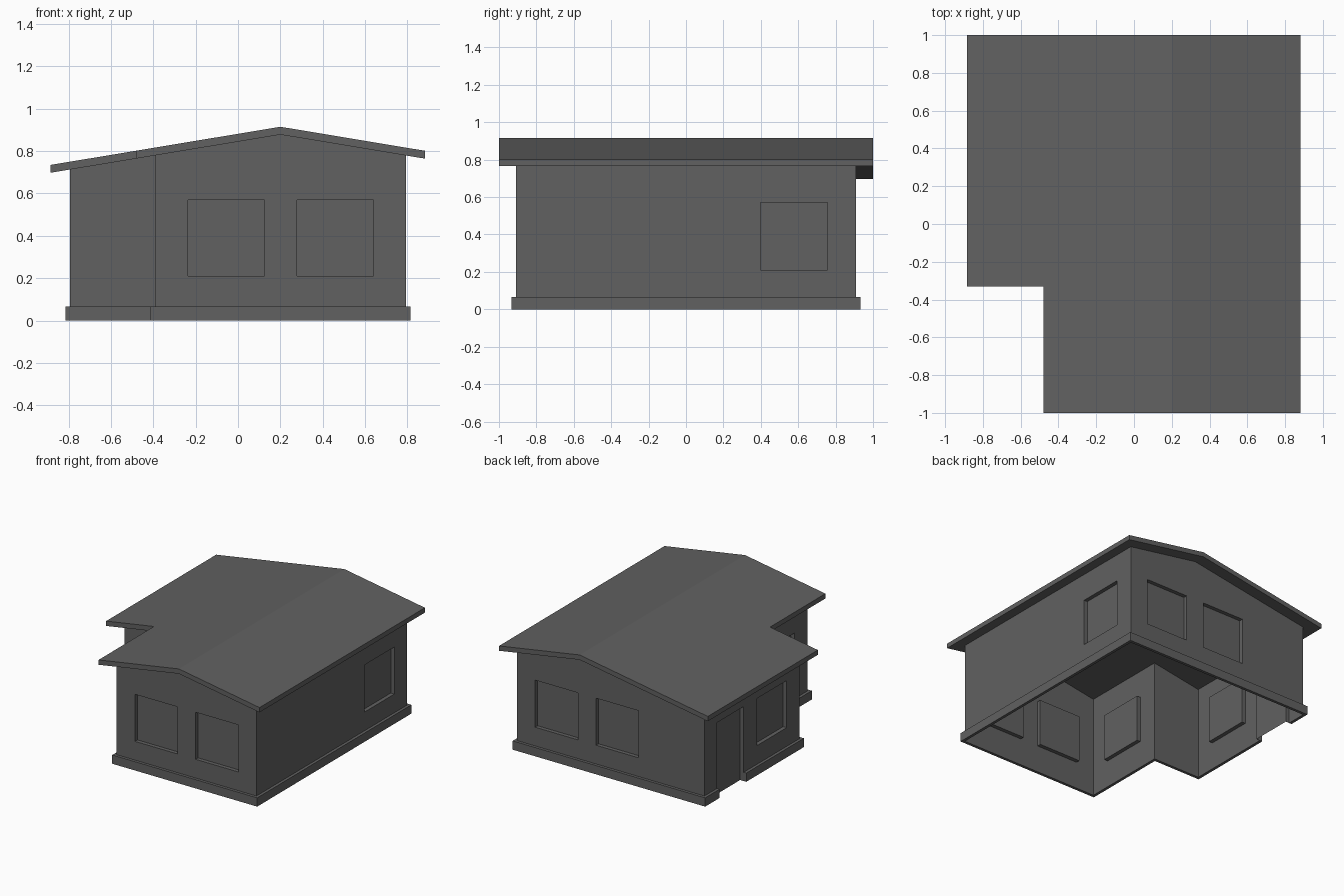
import bpy, bmesh
from mathutils import Vector

cube = bpy.data.objects.get("Cube")
if cube:
    bpy.data.objects.remove(cube, do_unlink=True)

# One plain grey for the whole house
grey = bpy.data.materials.new("plain grey")
grey.use_nodes = True
colour = (0.12, 0.12, 0.12, 1)
grey.diffuse_color = colour
grey.node_tree.nodes["Principled BSDF"].inputs["Base Color"].default_value = colour

RIDGE_X, RIDGE_Z, SLOPE, ROOF_T = 0.2, 0.878, 0.166, 0.037
SILL, HEAD, DEPTH = 0.21, 0.57, 0.03
BASE_H, BASE_OUT = 0.067, 0.022
DOOR = (0.757, 0.435)


def eaves(x):
    """Height of the roof underside at x."""
    return RIDGE_Z - SLOPE * abs(x - RIDGE_X)


def finish(bm, name, recalc=False):
    bmesh.ops.remove_doubles(bm, verts=bm.verts, dist=0.0005)
    if recalc:
        bmesh.ops.recalc_face_normals(bm, faces=bm.faces)
    mesh = bpy.data.meshes.new(name)
    bm.to_mesh(mesh)
    bm.free()
    mesh.materials.append(grey)
    obj = bpy.data.objects.new(name, mesh)
    bpy.context.scene.collection.objects.link(obj)


def face(bm, *points):
    return bm.faces.new([bm.verts.new(p) for p in points])


def outward(a, b):
    d = (b - a).normalized()
    return Vector((d.y, -d.x, 0))


# Footprint, counter-clockwise, and the openings of each wall (start, end, bottom)
corners = [Vector((x, y, 0)) for x, y in (
    (0.793, -0.91), (0.793, 0.91), (-0.793, 0.91),
    (-0.793, -0.24), (-0.39, -0.24), (-0.39, -0.91))]
gable = [(-0.235, 0.125, SILL), (0.278, 0.64, SILL)]
openings = [
    [(0.397, 0.757, SILL)],
    gable,
    [(*DOOR, 0), (-0.085, 0.276, SILL)],
    [],
    [(-0.755, -0.395, SILL)],
    gable,
]


def build_wall(walls, recesses, a, b, holes):
    """Single-skin wall with a recessed panel in every opening."""
    axis = 0 if abs(b.x - a.x) > abs(b.y - a.y) else 1
    length = (b - a).length
    d, inward = (b - a) / length, -outward(a, b) * DEPTH
    spans = [(*sorted((abs(s - a[axis]), abs(e - a[axis]))), z) for s, e, z in holes]
    cuts = {0, length} | {u for s in spans for u in s[:2]}
    if axis == 0 and min(a.x, b.x) < RIDGE_X < max(a.x, b.x):
        cuts.add(abs(RIDGE_X - a.x))
    cuts = sorted(cuts)

    def at(u, z):
        p = a + d * u
        return Vector((p.x, p.y, eaves(p.x) if z is None else z))

    rows = [0, SILL, HEAD, None]
    for u0, u1 in zip(cuts, cuts[1:]):
        for z0, z1 in zip(rows, rows[1:]):
            is_open = any(s <= u0 and u1 <= e and z <= z0 < HEAD for s, e, z in spans)
            if not is_open:
                face(walls, at(u0, z0), at(u1, z0), at(u1, z1), at(u0, z1))

    for s, e, z in spans:
        rim = [at(s, z), at(e, z), at(e, HEAD), at(s, HEAD)]
        back = [p + inward for p in rim]
        face(recesses, *back)
        for i in range(4):
            j = (i + 1) % 4
            if i or z:  # a door has no sill
                face(recesses, rim[i], rim[j], back[j], back[i])


# Walls with window and door panels
walls, recesses = bmesh.new(), bmesh.new()
for i, holes in enumerate(openings):
    build_wall(walls, recesses, corners[i], corners[(i + 1) % 6], holes)
finish(walls, "walls")
finish(recesses, "window_and_door_panels")

# Plinth running round the house from one door jamb to the other
plinth = bmesh.new()
order = [3, 4, 5, 0, 1, 2]
inner = [corners[i] for i in order]
outer = [c + BASE_OUT * (outward(corners[i - 1], c) + outward(c, corners[(i + 1) % 6]))
         for i, c in zip(order, inner)]
x_wall, x_out = corners[2].x, corners[2].x - BASE_OUT
inner = [Vector((x_wall, DOOR[1], 0))] + inner + [Vector((x_wall, DOOR[0], 0))]
outer = [Vector((x_out, DOOR[1], 0))] + outer + [Vector((x_out, DOOR[0], 0))]
up = Vector((0, 0, BASE_H))
for i in range(len(inner) - 1):
    p, q, r, s = inner[i], inner[i + 1], outer[i + 1], outer[i]
    face(plinth, p, q, r, s)
    face(plinth, s, r, r + up, s + up)
    face(plinth, s + up, r + up, q + up, p + up)
    face(plinth, p, p + up, q + up, q)
for p, s in ((inner[0], outer[0]), (inner[-1], outer[-1])):
    face(plinth, p, s, s + up, p + up)
finish(plinth, "plinth", recalc=True)

# Gabled roof slab with a notched corner
roof = bmesh.new()
left = [(RIDGE_X, -1), (RIDGE_X, 1), (-0.885, 1), (-0.885, -0.33), (-0.48, -0.33), (-0.48, -1)]
right = [(RIDGE_X, -1), (0.882, -1), (0.882, 1), (RIDGE_X, 1)]
for outline in (left, right):
    face(roof, *[(x, y, eaves(x)) for x, y in outline])
bmesh.ops.remove_doubles(roof, verts=roof.verts, dist=0.0005)
under = roof.faces[:]
copy = bmesh.ops.duplicate(roof, geom=roof.verts[:] + roof.edges[:] + under)
top = [v for v in copy["geom"] if isinstance(v, bmesh.types.BMVert)]
bmesh.ops.translate(roof, verts=top, vec=(0, 0, ROOF_T))
rims = [e for e in roof.edges if e.is_boundary]
bmesh.ops.bridge_loops(roof, edges=rims)
finish(roof, "roof", recalc=True)
